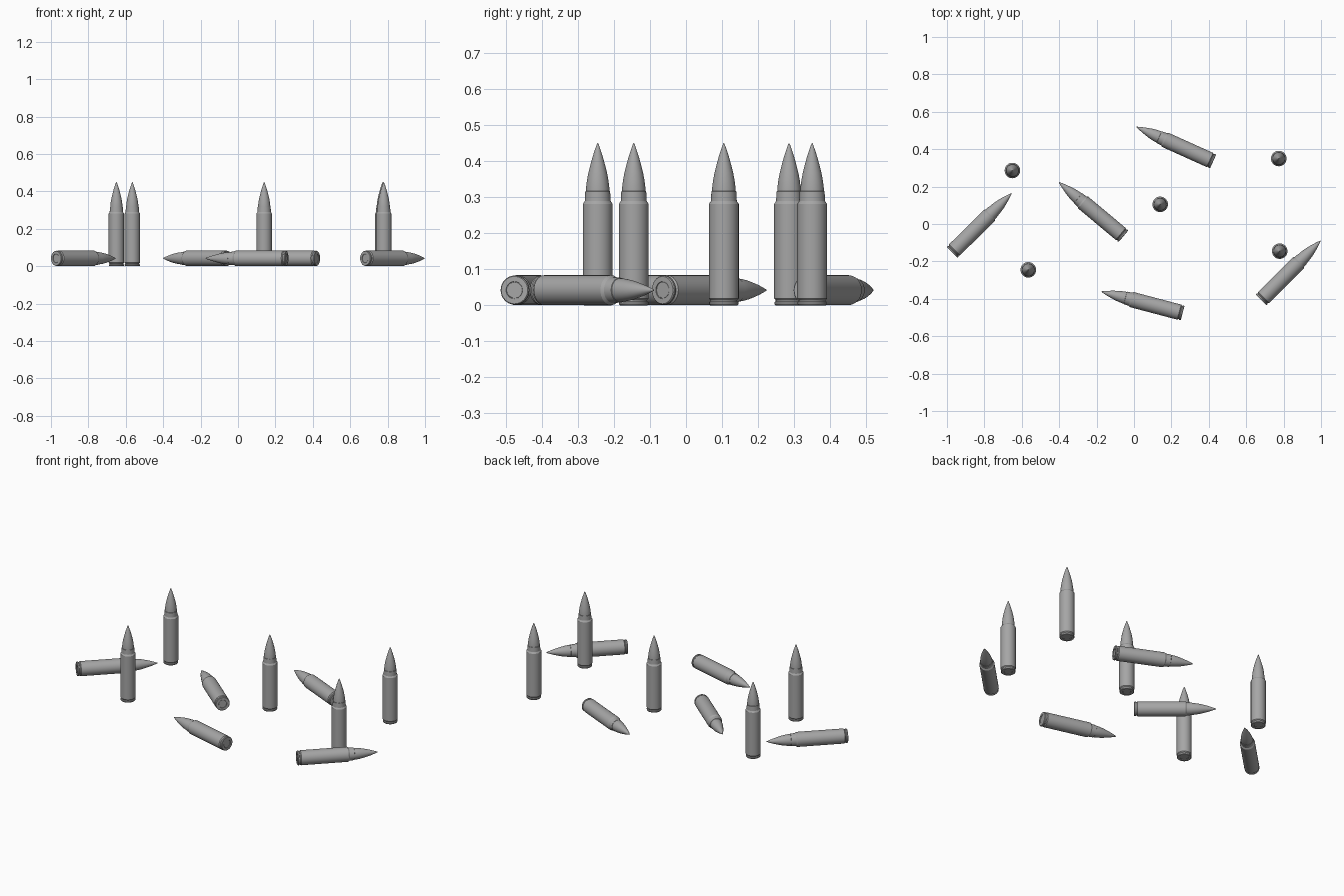
import bpy, bmesh, math
from mathutils import Vector, Matrix

if "Cube" in bpy.data.objects:
    bpy.data.objects.remove(bpy.data.objects["Cube"])

SEGS = 32
R_LIE = 0.042

# radius, height profiles from base to tip
CASE = [(0, 0.002), (0.022, 0.002), (0.0225, 0.003), (0.0235, 0.003), (0.024, 0.0),
        (0.038, 0.0), (0.0405, 0.003), (0.0405, 0.009), (0.037, 0.011),
        (0.037, 0.014), (0.0415, 0.019), (0.0415, 0.281), (0.036, 0.289),
        (0.0345, 0.316), (0.033, 0.317)]
BULLET = [(0.033, 0.312), (0.0325, 0.325), (0.030, 0.345), (0.026, 0.367),
          (0.0205, 0.389), (0.0145, 0.411), (0.008, 0.431), (0.002, 0.448), (0, 0.45)]

metal = bpy.data.materials.new("dark_metal")
metal.diffuse_color = (0.38, 0.38, 0.38, 1)
metal.use_nodes = True
metal.node_tree.nodes["Principled BSDF"].inputs["Base Color"].default_value = metal.diffuse_color


def lathe(name, profile):
    bm = bmesh.new()
    verts = [bm.verts.new((r, 0, z)) for r, z in profile]
    edges = [bm.edges.new(p) for p in zip(verts, verts[1:])]
    bmesh.ops.spin(bm, geom=verts + edges, cent=(0, 0, 0), axis=(0, 0, 1),
                   angle=math.tau, steps=SEGS, use_duplicate=False)
    bmesh.ops.remove_doubles(bm, verts=bm.verts, dist=1e-5)
    bmesh.ops.recalc_face_normals(bm, faces=bm.faces)
    # the open mouth is hidden by the other part; keep the outside facing out
    side = max(bm.faces, key=lambda f: f.calc_area())
    c = side.calc_center_median()
    if side.normal.dot(Vector((c.x, c.y, 0))) < 0:
        bmesh.ops.reverse_faces(bm, faces=bm.faces)
    for f in bm.faces:
        f.smooth = True
    for e in bm.edges:
        if len(e.link_faces) == 2 and e.calc_face_angle() > math.radians(28):
            e.smooth = False
    mesh = bpy.data.meshes.new(name)
    bm.to_mesh(mesh)
    bm.free()
    mesh.materials.append(metal)
    return mesh


case_mesh = lathe("case", CASE)
bullet_mesh = lathe("bullet_tip", BULLET)


def cartridge(matrix):
    for name, mesh in (("case", case_mesh), ("bullet_tip", bullet_mesh)):
        ob = bpy.data.objects.new(name, mesh)
        bpy.context.collection.objects.link(ob)
        ob.matrix_world = matrix


# standing rounds
for x, y in [(-0.650, 0.286), (-0.565, -0.245), (0.140, 0.105), (0.774, 0.35), (0.779, -0.145)]:
    cartridge(Matrix.Translation((x, y, 0)))

# lying rounds: tip and base centre
for tip, base in [((0.014, 0.519), (0.422, 0.335)),
                  ((-0.400, 0.222), (-0.058, -0.064)),
                  ((-0.175, -0.361), (0.260, -0.476)),
                  ((-0.656, 0.163), (-0.971, -0.150)),
                  ((0.996, -0.091), (0.682, -0.404))]:
    t, b = Vector((*tip, R_LIE)), Vector((*base, R_LIE))
    d = (t - b).normalized()
    start = (t + b) / 2 - d * 0.225
    cartridge(Matrix.Translation(start) @ d.to_track_quat('Z', 'Y').to_matrix().to_4x4())
